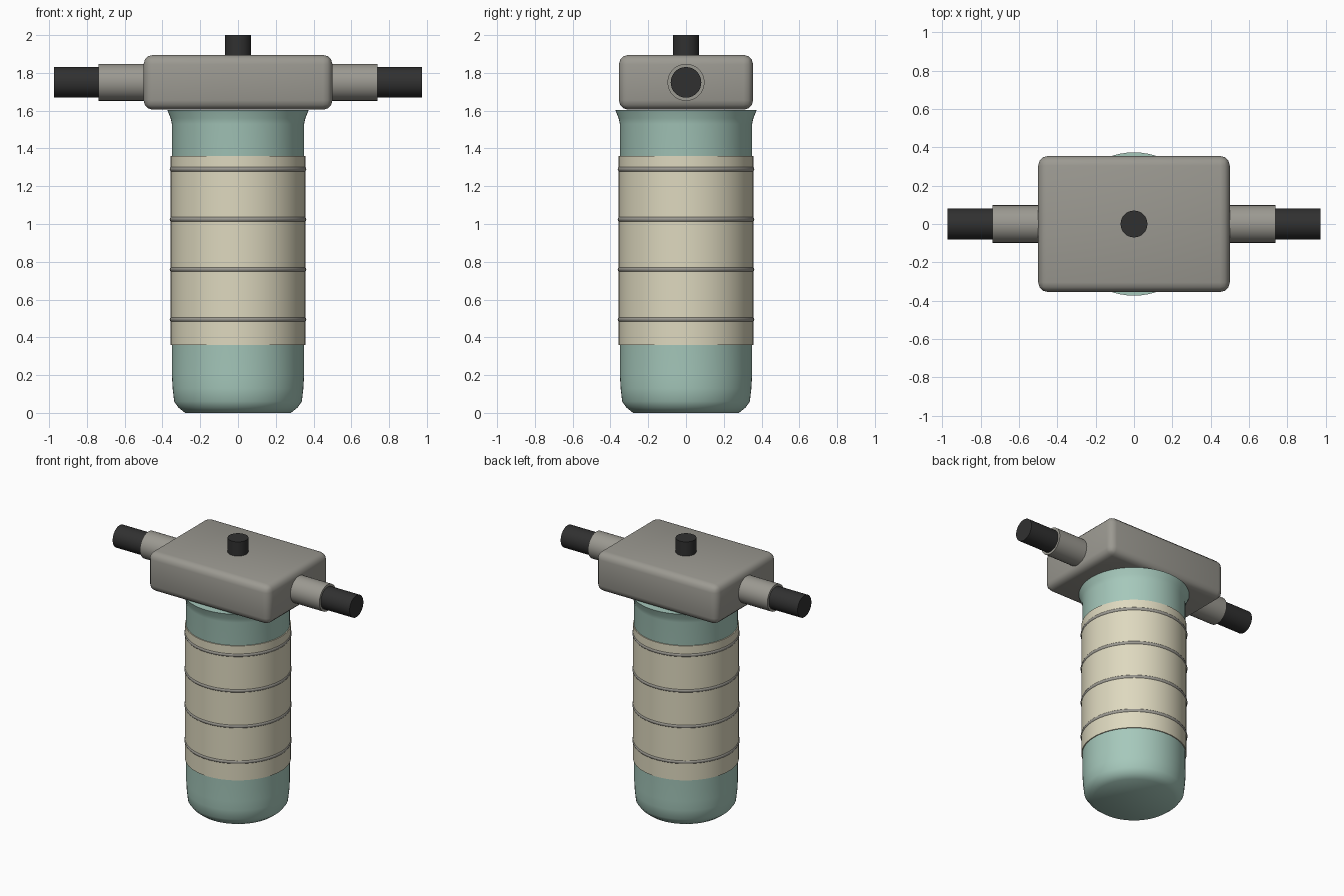
import bpy, bmesh, math
from mathutils import Matrix

if "Cube" in bpy.data.objects:
    bpy.data.objects.remove(bpy.data.objects["Cube"])


def material(name, rgb):
    m = bpy.data.materials.new(name)
    m.diffuse_color = (*rgb, 1)
    m.use_nodes = True
    m.node_tree.nodes["Principled BSDF"].inputs["Base Color"].default_value = m.diffuse_color
    return m


TEAL = material("pale teal", (0.38, 0.58, 0.50))
CREAM = material("cream", (0.73, 0.69, 0.52))
GREY = material("warm grey", (0.33, 0.32, 0.285))
BLACK = material("charcoal", (0.03, 0.03, 0.03))


def finish(name, bm, mat, angle=35):
    bmesh.ops.recalc_face_normals(bm, faces=bm.faces)
    me = bpy.data.meshes.new(name)
    bm.to_mesh(me)
    bm.free()
    ob = bpy.data.objects.new(name, me)
    bpy.context.collection.objects.link(ob)
    me.materials.append(mat)
    bpy.ops.object.select_all(action='DESELECT')
    ob.select_set(True)
    bpy.context.view_layer.objects.active = ob
    bpy.ops.object.shade_smooth_by_angle(angle=math.radians(angle))
    return ob


def lathe(name, profile, mat, matrix=Matrix(), n=64, closed=False, angle=35):
    """Spin an (r, z) profile around z; open profiles get end caps."""
    bm = bmesh.new()
    rings = [[bm.verts.new((r * math.cos(2 * math.pi * i / n),
                            r * math.sin(2 * math.pi * i / n), z))
              for i in range(n)] for r, z in profile]
    pairs = list(zip(rings, rings[1:]))
    if closed:
        pairs.append((rings[-1], rings[0]))
    else:
        bm.faces.new(rings[0])
        bm.faces.new(rings[-1])
    for a, b in pairs:
        for i in range(n):
            j = (i + 1) % n
            bm.faces.new((a[i], a[j], b[j], b[i]))
    bm.transform(matrix)
    return finish(name, bm, mat, angle)


# bottle body with rounded foot and flared rim
lathe("body", [(0.28, 0), (0.315, 0.028), (0.338, 0.06), (0.346, 0.13), (0.35, 0.2),
               (0.35, 1.53), (0.357, 1.56), (0.374, 1.603)], TEAL, angle=40)

# label sleeve
lathe("sleeve", [(0.357, 0.36), (0.357, 1.36)], CREAM)

# thin bands round the sleeve
for k in range(4):
    z = 0.495 + 0.265 * k
    lathe(f"band_{k + 1}",
          [(0.347 + 0.015 * math.cos(math.pi * t / 4), z + 0.015 * math.sin(math.pi * t / 4))
           for t in range(8)], GREY, closed=True, angle=60)

# head block with rounded edges
bm = bmesh.new()
bmesh.ops.create_cube(bm, size=1, matrix=Matrix.Translation((0, 0, 1.75))
                      @ Matrix.Diagonal((1.0, 0.71, 0.29, 1)))
bmesh.ops.bevel(bm, geom=bm.edges[:], offset=0.05, segments=3, profile=0.5, affect='EDGES')
finish("head", bm, GREY, 40)

# side ports and their pipe ends, one pair per side
for side, s in (("left", -1), ("right", 1)):
    place = Matrix.Translation((0, 0, 1.75)) @ Matrix.Rotation(s * math.pi / 2, 4, 'Y')
    lathe(f"port_{side}", [(0.098, 0.45), (0.098, 0.738)], GREY, place, 32)
    lathe(f"pipe_{side}", [(0.081, 0.6), (0.081, 0.975)], BLACK, place, 32)

# pressure button on top
lathe("button", [(0.07, 1.85), (0.07, 2.0)], BLACK, n=32)
